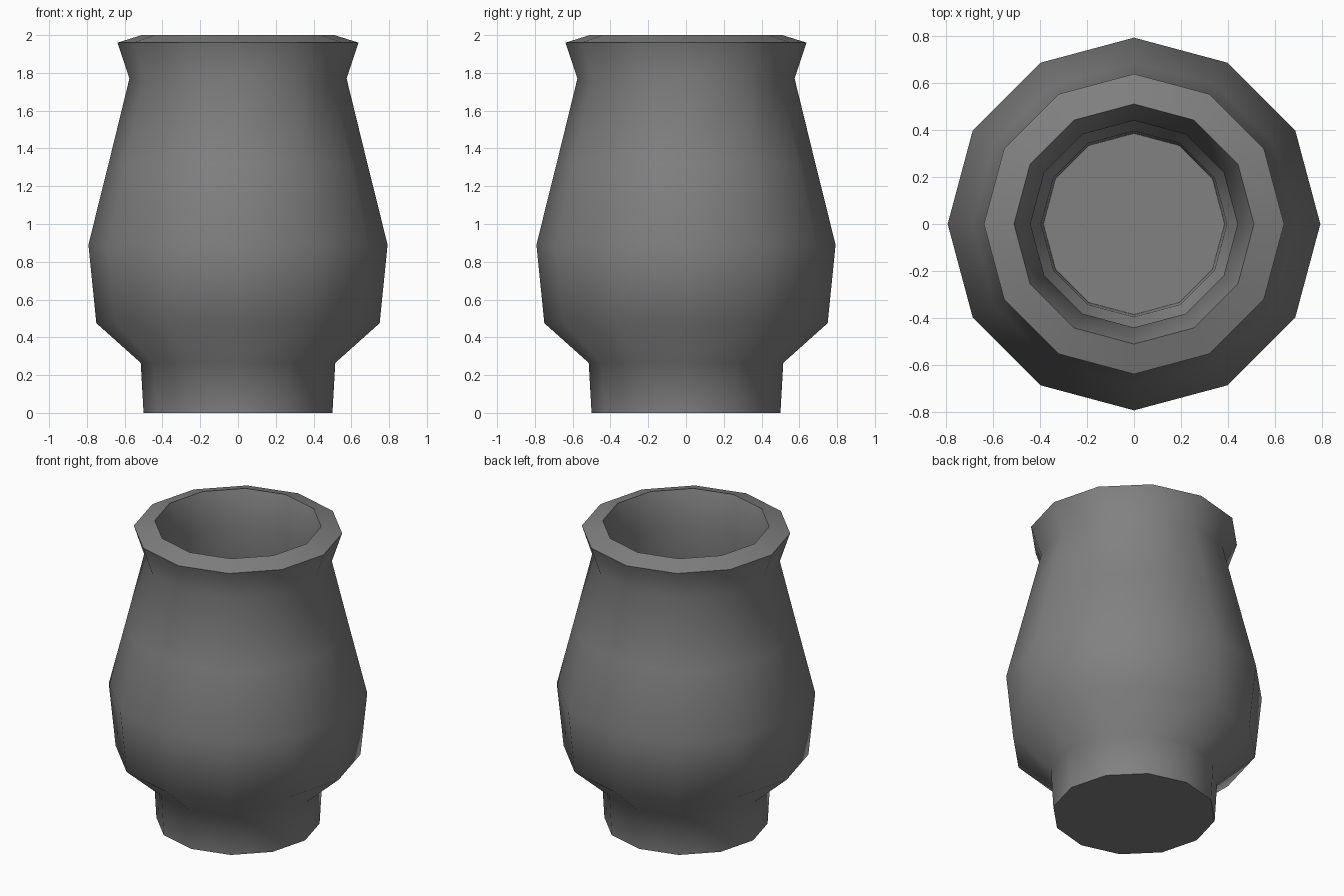
import bpy
import bmesh
from math import cos, sin, tau, radians

SIDES = 12

if "Cube" in bpy.data.objects:
    bpy.data.objects.remove(bpy.data.objects["Cube"], do_unlink=True)


def make_material(name, colour):
    mat = bpy.data.materials.new(name)
    mat.use_nodes = True
    mat.diffuse_color = colour
    mat.node_tree.nodes["Principled BSDF"].inputs["Base Color"].default_value = colour
    return mat


def lathe(name, profile, mat):
    """Turn a (radius, height) profile around z and cap both ends."""
    bm = bmesh.new()
    rings = [[bm.verts.new((r * cos(tau * i / SIDES), r * sin(tau * i / SIDES), z))
              for i in range(SIDES)] for r, z in profile]
    for low, high in zip(rings, rings[1:]):
        for i in range(SIDES):
            j = (i + 1) % SIDES
            bm.faces.new((low[i], low[j], high[j], high[i]))
    bm.faces.new(rings[0][::-1])
    bm.faces.new(rings[-1])
    bmesh.ops.recalc_face_normals(bm, faces=bm.faces)
    mesh = bpy.data.meshes.new(name)
    bm.to_mesh(mesh)
    bm.free()
    mesh.materials.append(mat)
    obj = bpy.data.objects.new(name, mesh)
    bpy.context.collection.objects.link(obj)
    return obj


# Outer wall: foot, belly, shoulder, neck and flared lip
outer = [(0.50, 0), (0.515, 0.265), (0.75, 0.475), (0.792, 0.89),
         (0.685, 1.32), (0.575, 1.77), (0.638, 1.96)]
# Inner wall: lip, neck, belly, throat of the foot and floor
inner = [(0.51, 2.0), (0.44, 1.77), (0.56, 1.29), (0.66, 0.88),
         (0.625, 0.53), (0.395, 0.32), (0.385, 0.13)]

grey = make_material("grey clay", (0.22, 0.22, 0.22, 1))
vase = lathe("vase", outer + inner, grey)

# Smooth body with crisp lip, floor and base edges
bpy.ops.object.select_all(action="DESELECT")
vase.select_set(True)
bpy.context.view_layer.objects.active = vase
bpy.ops.object.shade_smooth_by_angle(angle=radians(60))
